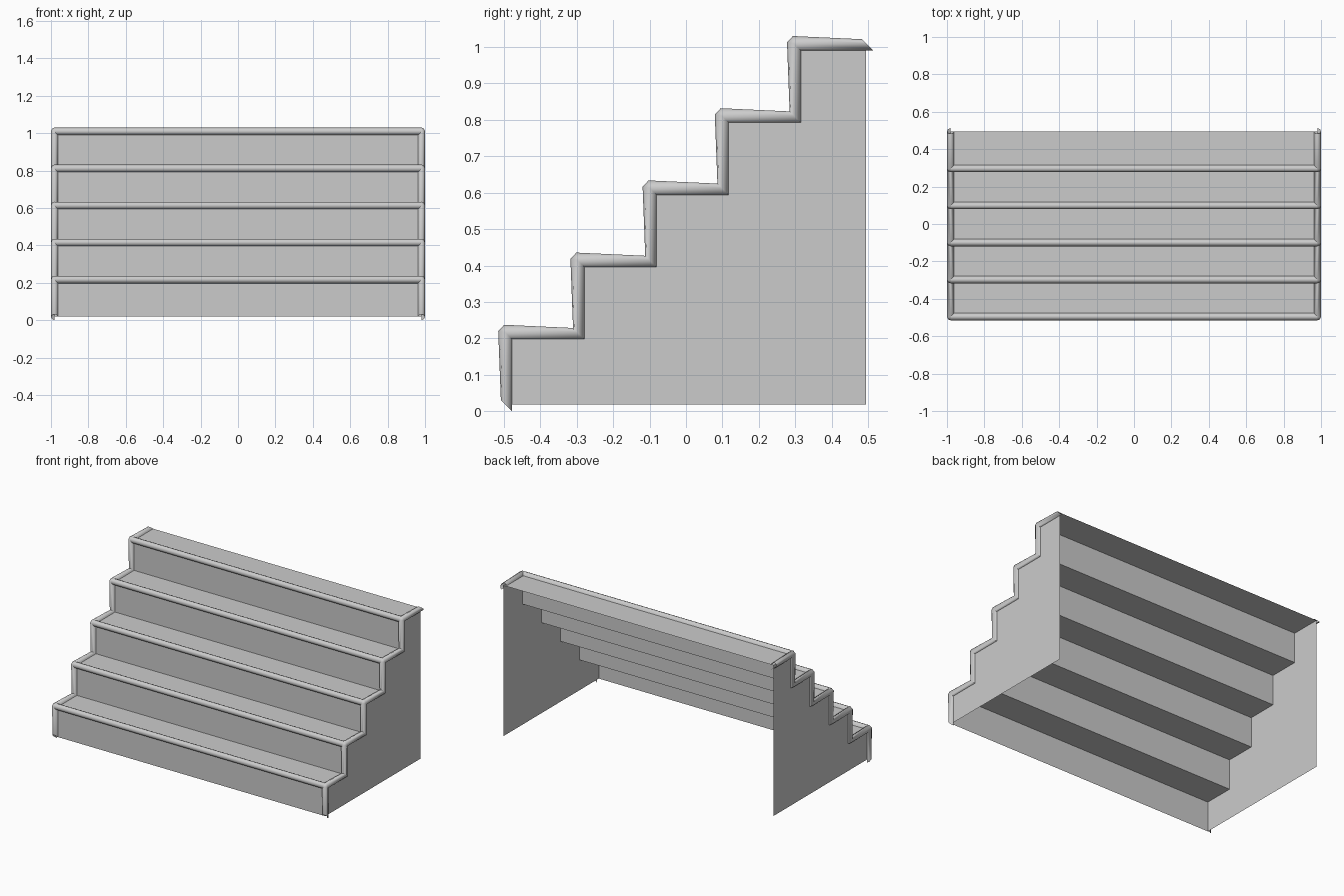
import bpy, bmesh
from math import sin, cos, radians

if "Cube" in bpy.data.objects:
    bpy.data.objects.remove(bpy.data.objects["Cube"])

N, P = 5, 0.198            # step count, rise/run
Y0, Z0 = -0.496, 0.019     # foot of the first riser
W, R = 0.981, 0.019        # half width, bead radius


def make(name, build, smooth=False):
    bm = bmesh.new()
    build(bm)
    bmesh.ops.remove_doubles(bm, verts=bm.verts, dist=1e-5)
    bmesh.ops.recalc_face_normals(bm, faces=bm.faces)
    me = bpy.data.meshes.new(name)
    bm.to_mesh(me)
    bm.free()
    ob = bpy.data.objects.new(name, me)
    bpy.context.collection.objects.link(ob)
    if smooth:
        bpy.context.view_layer.objects.active = ob
        ob.select_set(True)
        bpy.ops.object.shade_smooth_by_angle(angle=radians(50))
        ob.select_set(False)
    return ob


def loft(bm, rings):
    rows = [[bm.verts.new(p) for p in ring] for ring in rings]
    for a, b in zip(rows, rows[1:]):
        for i in range(len(a) - 1):
            bm.faces.new((a[i], a[i + 1], b[i + 1], b[i]))


# stair profile: foot, nose, inner corner, nose, ...
profile = [(Y0, Z0)]
for i in range(N):
    profile.append((Y0 + i * P, Z0 + (i + 1) * P))
    profile.append((Y0 + (i + 1) * P, Z0 + (i + 1) * P))


# treads and risers as one open folded sheet
make("treads_and_risers",
     lambda bm: loft(bm, [[(-W, y, z), (W, y, z)] for y, z in profile]))


# stepped side panels
def side(bm, s):
    pts = profile + [(Y0 + N * P, Z0)]
    bm.faces.new([bm.verts.new((s * W, y, z)) for y, z in pts])


# rounded rim following the stepped edge, ends cut on the mitre
def rim(bm, s):
    rings = []
    for i, (y, z) in enumerate(profile):
        outs = [(-1, 0.15), (-0.15, 1.08)] if i % 2 else [(-0.62, 0.62)]
        for oy, oz in outs:
            ring = []
            for k in range(7):
                a = radians(180 - 45 * k)
                n = R * sin(a)
                dy, dz = (oy * n, oz * n) if n > 0 else (-n, n)
                ring.append((s * (W + R * cos(a)), y + dy, z + dz))
            rings.append(ring)
    loft(bm, rings)


for s, label in ((-1, "left"), (1, "right")):
    make(label + "_side_panel", lambda bm: side(bm, s))
    make(label + "_rim", lambda bm: rim(bm, s), True)


# rounded nosing along the front edge of each tread
def nosing(bm, y, z):
    arc = [(y + R * cos(radians(45 * k)), z + 1.05 * R * sin(radians(45 * k)))
           for k in range(7)]
    loft(bm, [[(x, a, b) for a, b in arc] for x in (-W, W)])


for i in range(N):
    make(f"nosing_{i + 1}", lambda bm: nosing(bm, *profile[2 * i + 1]), True)
